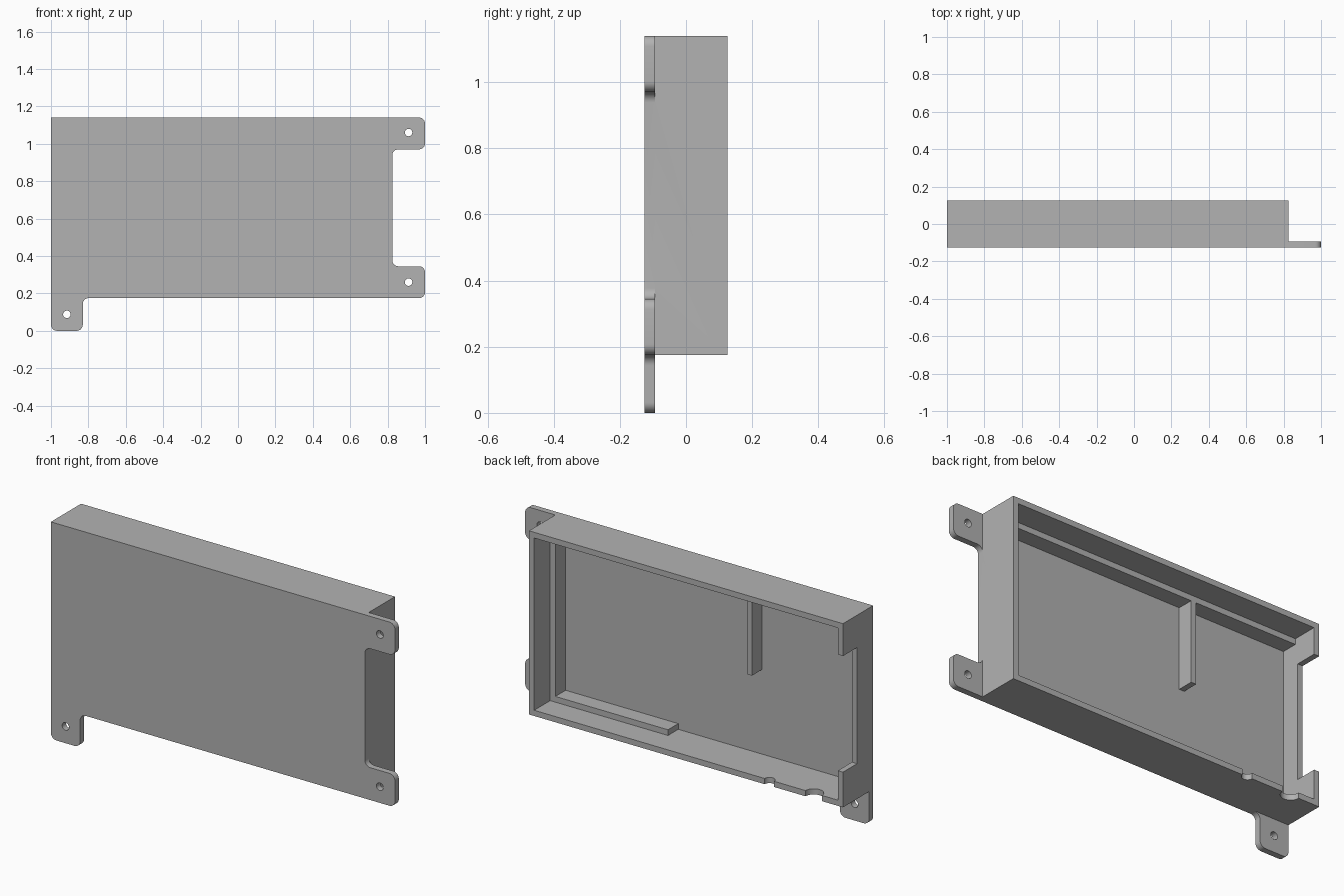
import bpy
import bmesh
from math import pi, sin, cos
from mathutils import Vector

cube = bpy.data.objects.get("Cube")
if cube:
    bpy.data.objects.remove(cube)

# Main dimensions
LEFT, RIGHT, BOTTOM, TOP = -1.0, 0.825, 0.175, 1.14
FRONT, BACK = -0.125, 0.125
WALL = 0.03
PLATE_BACK = -0.093
LEDGE_BACK = -0.008
TAB = 0.17
R = 0.032

grey = bpy.data.materials.new("plain grey")
grey.use_nodes = True
grey.diffuse_color = (0.448, 0.448, 0.448, 1)
grey.node_tree.nodes["Principled BSDF"].inputs["Base Color"].default_value = grey.diffuse_color


def rounded(corners, steps=8):
    """Outline from (x, z, radius) right-angle corners."""
    pts = []
    for i, (x, z, r) in enumerate(corners):
        p = Vector((x, z))
        if not r:
            pts.append(p)
            continue
        a = (Vector(corners[i - 1][:2]) - p).normalized()
        b = (Vector(corners[(i + 1) % len(corners)][:2]) - p).normalized()
        c = p + r * (a + b)
        for k in range(steps + 1):
            t = pi / 2 * k / steps
            pts.append(c - r * (b * cos(t) + a * sin(t)))
    return pts


def circle(x, z, r, n=24):
    return [Vector((x + r * cos(2 * pi * k / n), z + r * sin(2 * pi * k / n))) for k in range(n)]


def rect(x0, x1, z0, z1):
    return [Vector(p) for p in ((x0, z0), (x1, z0), (x1, z1), (x0, z1))]


def bake(obj):
    """Evaluated copy of the object's geometry as a mesh."""
    bpy.context.view_layer.update()
    deps = bpy.context.evaluated_depsgraph_get()
    return bpy.data.meshes.new_from_object(obj.evaluated_get(deps), depsgraph=deps)


def add(name, mesh):
    obj = bpy.data.objects.new(name, mesh)
    bpy.context.collection.objects.link(obj)
    return obj


def extrude(name, outlines, y0, y1):
    """Fill x-z outlines (holes included) and extrude them along y."""
    curve = bpy.data.curves.new(name, "CURVE")
    curve.dimensions = "2D"
    curve.fill_mode = "BOTH"
    curve.extrude = (y1 - y0) / 2
    for pts in outlines:
        s = curve.splines.new("POLY")
        s.points.add(len(pts) - 1)
        for sp, p in zip(s.points, pts):
            sp.co = (p.x, p.y, 0, 1)
        s.use_cyclic_u = True
    tmp = add(name + " curve", curve)
    mesh = bake(tmp)
    bpy.data.objects.remove(tmp)
    bm = bmesh.new()
    bm.from_mesh(mesh)
    for v in bm.verts:
        x, z, d = v.co
        v.co = (x, (y0 + y1) / 2 - d, z)
    bmesh.ops.remove_doubles(bm, verts=bm.verts, dist=0.0001)
    bmesh.ops.recalc_face_normals(bm, faces=bm.faces)
    bm.to_mesh(mesh)
    bm.free()
    return add(name, mesh)


def cylinder(name, x, r):
    """Vertical cutter through the bottom wall at its back edge."""
    bm = bmesh.new()
    bmesh.ops.create_cone(bm, cap_ends=True, segments=32, radius1=r, radius2=r, depth=0.1)
    bmesh.ops.translate(bm, verts=bm.verts, vec=(x, BACK, BOTTOM + WALL / 2))
    mesh = bpy.data.meshes.new(name)
    bm.to_mesh(mesh)
    bm.free()
    return add(name, mesh)


def combine(base, others, operation):
    for o in others:
        o.hide_render = True
        m = base.modifiers.new(o.name, "BOOLEAN")
        m.operation, m.solver, m.object = operation, "EXACT", o
    mesh = bake(base)
    base.modifiers.clear()
    base.data = mesh
    for o in others:
        bpy.data.objects.remove(o)


# Front plate with three drilled mounting tabs
plate = extrude("enclosure", [
    rounded([
        (LEFT, 0, R), (LEFT + TAB, 0, R), (LEFT + TAB, BOTTOM, R),
        (1, BOTTOM, R), (1, BOTTOM + TAB, R), (RIGHT, BOTTOM + TAB, R),
        (RIGHT, TOP - TAB, R), (1, TOP - TAB, R), (1, TOP, R), (LEFT, TOP, 0)]),
    circle(0.912, 1.06, 0.02), circle(0.912, 0.26, 0.02), circle(-0.915, 0.088, 0.02),
], FRONT, PLATE_BACK)

# Wall frame, open at the back
frame = extrude("wall frame", [
    rect(LEFT, RIGHT, BOTTOM, TOP),
    rect(LEFT + WALL, RIGHT - WALL, BOTTOM + WALL, TOP - WALL)], FRONT, BACK)

# Side wall opening and two cable notches
combine(frame, [
    extrude("side opening", [rect(LEFT - 0.1, LEFT + 0.1, 0.36, 0.97)], 0.008, BACK + 0.1),
    cylinder("small cable notch", -0.572, 0.028),
    cylinder("large cable notch", -0.83, 0.048)], "DIFFERENCE")

# Inner support ledge with a hanging rib
x0, x1, z0, z1 = LEFT + WALL, RIGHT - WALL, BOTTOM + WALL, TOP - WALL
rib, end, low = -0.378, 0.11, 0.65
ledge = extrude("support ledge", [[Vector(p) for p in (
    (end, z0), (x1, z0), (x1, z1), (x0, z1), (x0, z1 - WALL), (rib, z1 - WALL),
    (rib, low), (rib + WALL, low), (rib + WALL, z1 - WALL),
    (x1 - WALL, z1 - WALL), (x1 - WALL, z0 + WALL), (end, z0 + WALL))]],
    PLATE_BACK - 0.01, LEDGE_BACK)

# Fuse into one solid casting
combine(plate, [frame, ledge], "UNION")
plate.data.materials.clear()
plate.data.materials.append(grey)
for p in plate.data.polygons:
    p.material_index = 0

bpy.ops.object.select_all(action="DESELECT")
plate.select_set(True)
bpy.context.view_layer.objects.active = plate
bpy.ops.object.shade_smooth_by_angle(angle=pi / 6)
